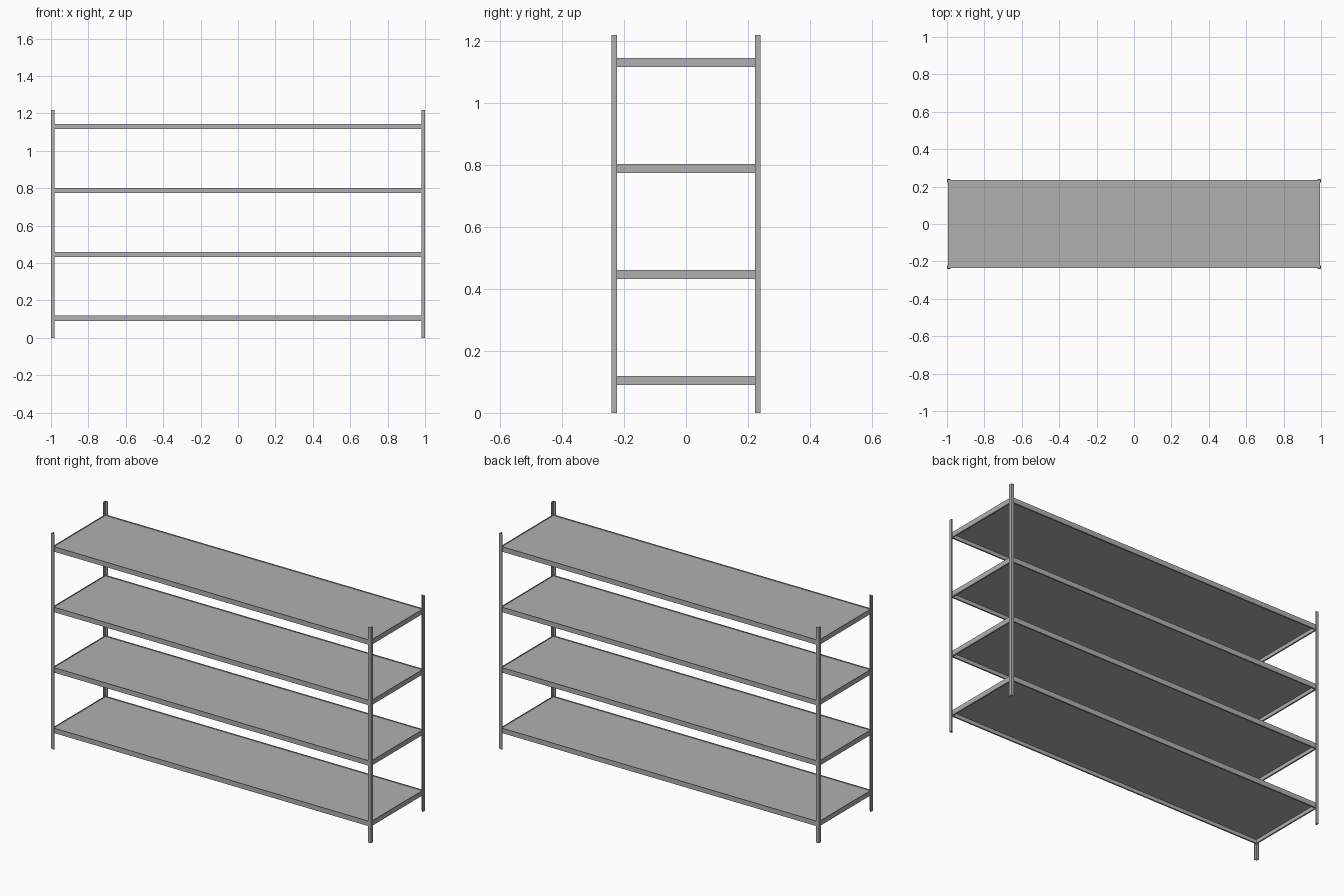
import bpy, bmesh
from mathutils import Vector

if "Cube" in bpy.data.objects:
    bpy.data.objects.remove(bpy.data.objects["Cube"])

HX, HY, H = 1.0, 0.241, 1.218    # outer half sizes and post height
LEG, T = 0.018, 0.005            # angle-iron leg width and sheet thickness
SHELF_H = 0.028

metal = bpy.data.materials.new("grey_metal")
metal.diffuse_color = (0.435, 0.435, 0.435, 1)
metal.use_nodes = True
metal.node_tree.nodes["Principled BSDF"].inputs["Base Color"].default_value = metal.diffuse_color


def make_object(name, bm):
    bmesh.ops.recalc_face_normals(bm, faces=bm.faces)
    mesh = bpy.data.meshes.new(name)
    bm.to_mesh(mesh)
    bm.free()
    mesh.materials.append(metal)
    obj = bpy.data.objects.new(name, mesh)
    bpy.context.collection.objects.link(obj)
    return obj


def corner_post(name, sx, sy):
    # L-shaped profile with its outer corner at the rack's corner
    profile = [(0, 0), (LEG, 0), (LEG, T), (T, T), (T, LEG), (0, LEG)]
    bm = bmesh.new()
    verts = [bm.verts.new((sx * (HX - u), sy * (HY - v), 0)) for u, v in profile]
    face = bm.faces.new(verts)
    ext = bmesh.ops.extrude_face_region(bm, geom=[face])
    top = [g for g in ext["geom"] if isinstance(g, bmesh.types.BMVert)]
    bmesh.ops.translate(bm, verts=top, vec=(0, 0, H))
    make_object(name, bm)


def tray_shelf(name, z_bottom):
    # sheet tray: small raised rim on top, deep folded rim underneath
    bm = bmesh.new()
    bmesh.ops.create_cube(bm, size=1)
    size = Vector((2 * (HX - T), 2 * (HY - T), SHELF_H))
    bmesh.ops.scale(bm, verts=bm.verts, vec=size)
    bmesh.ops.translate(bm, verts=bm.verts, vec=(0, 0, z_bottom + SHELF_H / 2))
    bm.normal_update()
    top = max(bm.faces, key=lambda f: f.calc_center_median().z)
    bottom = min(bm.faces, key=lambda f: f.calc_center_median().z)
    # (face, rim width, depth of the recess)
    for face, rim, shift in ((top, 0.003, -0.005), (bottom, 0.012, SHELF_H - 0.008)):
        bmesh.ops.inset_region(bm, faces=[face], thickness=rim)
        inner = bmesh.ops.extrude_face_region(bm, geom=[face])["geom"]
        bmesh.ops.delete(bm, geom=[face], context='FACES_ONLY')
        verts = [g for g in inner if isinstance(g, bmesh.types.BMVert)]
        bmesh.ops.translate(bm, verts=verts, vec=(0, 0, shift))
    make_object(name, bm)


# Four corner posts
for y_name, sy in (("front", -1), ("back", 1)):
    for x_name, sx in (("left", -1), ("right", 1)):
        corner_post(f"{y_name}_{x_name}_post", sx, sy)

# Four evenly spaced shelves
for i in range(4):
    tray_shelf(f"shelf_{i + 1}", 0.0905 + i * 0.3418)
